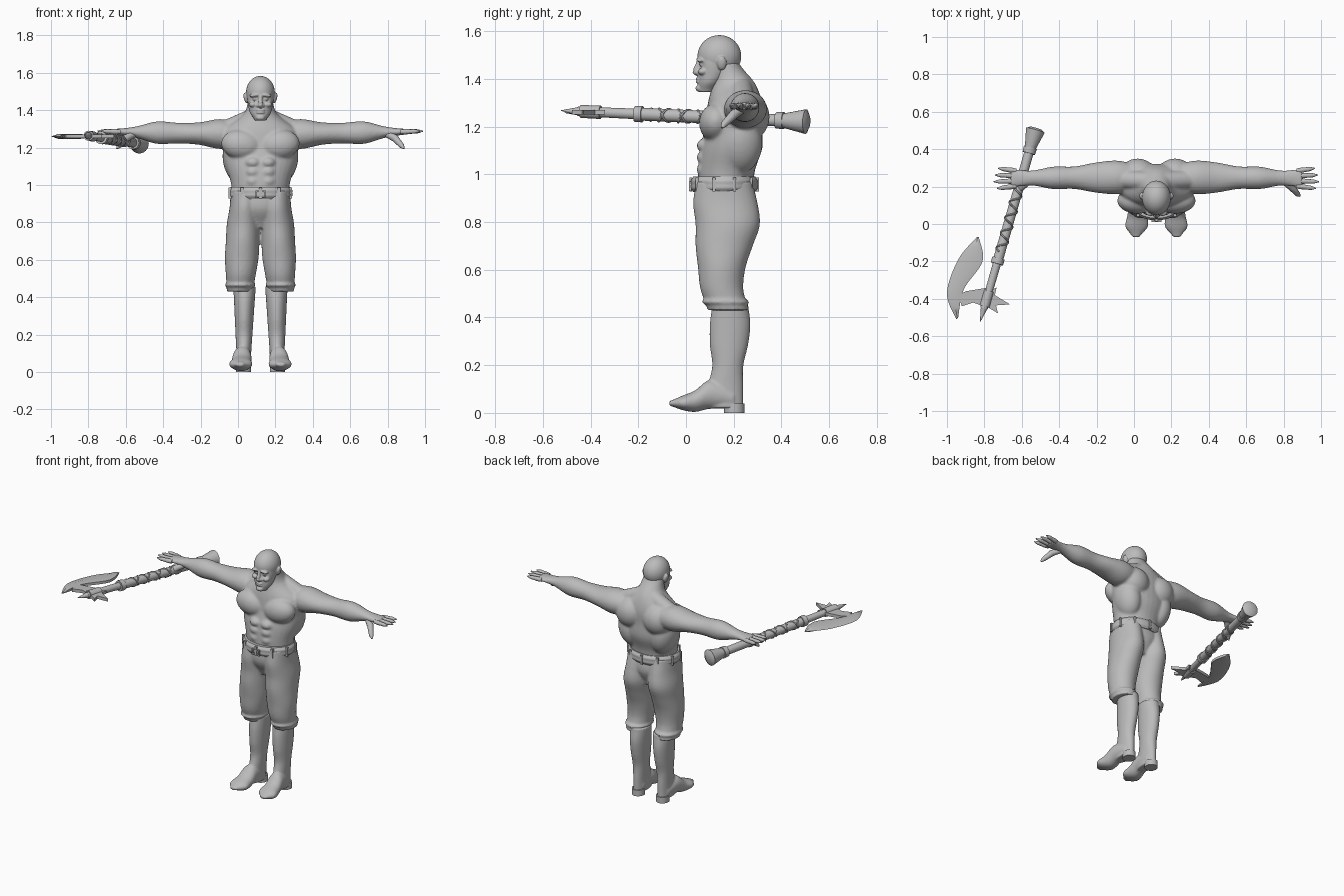
import bpy, bmesh
from math import sin, cos, pi, tau, radians
from mathutils import Vector, Matrix

default_cube = bpy.data.objects.get("Cube")
if default_cube:
    bpy.data.objects.remove(default_cube)

BODY_X = .12   # the figure stands off centre because of the axe
EYE_Z = 1.46
ARM_Z = 1.27
AXE_Z = 1.26

GREY = (.5, .5, .5, 1)
clay = bpy.data.materials.new("clay grey")
clay.use_nodes = True
clay.diffuse_color = GREY
clay.node_tree.nodes["Principled BSDF"].inputs["Base Color"].default_value = GREY

# Across and depth directions of a limb that runs along each axis
ACROSS = {"x": Vector((0, 1, 0)), "y": Vector((1, 0, 0)), "z": Vector((1, 0, 0))}
DEPTH = {"x": Vector((0, 0, 1)), "y": Vector((0, 0, 1)), "z": Vector((0, 1, 0))}


def spline(values, steps):
    """Sample a smooth curve through evenly spaced numbers or vectors."""
    samples = []
    last = len(values) - 1
    for k in range(steps + 1):
        t = k / steps * last
        i = min(int(t), last - 1)
        f = t - i
        a, b, c, d = values[max(i - 1, 0)], values[i], values[i + 1], values[min(i + 2, last)]
        samples.append(b + ((c - a) + (a * 2 - b * 5 + c * 4 - d + (b * 3 - a - c * 3 + d) * f) * f) * f / 2)
    return samples


def skin_rings(bm, rings):
    """Bridge successive rings of points and cap both ends."""
    loops = [[bm.verts.new(point) for point in ring] for ring in rings]
    for lower, upper in zip(loops, loops[1:]):
        for i in range(len(lower)):
            bm.faces.new((lower[i - 1], lower[i], upper[i], upper[i - 1]))
    bm.faces.new(loops[0])
    bm.faces.new(loops[-1])


def limb(bm, axis, start, end, side, low, high, steps=24, sides=32):
    """Loft of ovals from start to end; side, low and high are evenly spaced extents from the centre line."""
    start, end = Vector(start), Vector(end)
    extents = zip(spline(side, steps), spline(low, steps), spline(high, steps))
    rings = []
    for k, (width, below, above) in enumerate(extents):
        centre = start.lerp(end, k / steps) + DEPTH[axis] * (above - below) / 2
        depth = (above + below) / 2
        rings.append([centre + ACROSS[axis] * width * cos(tau * i / sides)
                      + DEPTH[axis] * depth * sin(tau * i / sides) for i in range(sides)])
    skin_rings(bm, rings)


def rod(bm, points, radii, sides=16):
    """Round rod through points."""
    points = [Vector(p) for p in points]
    rings = []
    for k, (point, radius) in enumerate(zip(points, radii)):
        along = points[min(k + 1, len(points) - 1)] - points[max(k - 1, 0)]
        turn = along.to_track_quat("Z", "Y")
        rings.append([point + turn @ Vector((cos(tau * i / sides), sin(tau * i / sides), 0)) * radius
                      for i in range(sides)])
    skin_rings(bm, rings)


def blob(bm, centre, size, tilt=0):
    matrix = Matrix.Translation(centre) @ Matrix.Rotation(tilt, 4, "Y") @ Matrix.Diagonal((*size, 1))
    bmesh.ops.create_uvsphere(bm, u_segments=32, v_segments=20, radius=1, matrix=matrix)


def box(bm, centre, size):
    bmesh.ops.create_cube(bm, size=1, matrix=Matrix.Translation(centre) @ Matrix.Diagonal((*size, 1)))


def mirror(bm):
    """Copy everything built so far to the other side."""
    copied = bmesh.ops.duplicate(bm, geom=bm.verts[:] + bm.edges[:] + bm.faces[:])["geom"]
    for item in copied:
        if isinstance(item, bmesh.types.BMVert):
            item.co.x *= -1


def finish(bm, name, x=BODY_X, voxel=0, softness=4):
    bmesh.ops.recalc_face_normals(bm, faces=bm.faces)
    mesh = bpy.data.meshes.new(name)
    bm.to_mesh(mesh)
    bm.free()
    mesh.materials.append(clay)
    mesh.shade_smooth()
    mesh.set_sharp_from_angle(angle=radians(40))
    part = bpy.data.objects.new(name, mesh)
    part.location.x = x
    bpy.context.collection.objects.link(part)
    if voxel:  # fuse the overlapping volumes into one skin
        fuse = part.modifiers.new("fuse", "REMESH")
        fuse.mode, fuse.voxel_size, fuse.use_smooth_shade = "VOXEL", voxel, True
        soften = part.modifiers.new("soften", "SMOOTH")
        soften.factor, soften.iterations = .5, softness


# Torso and arms
bm = bmesh.new()
limb(bm, "x", start=(.1, .25, ARM_Z), end=(.78, .245, ARM_Z + .015),
     side=[.07, .09, .08, .06, .06, .04, .05],
     low=[.06, .08, .06, .055, .06, .03, .015],
     high=[.06, .08, .06, .055, .06, .03, .015])
rod(bm, [(.04, .23, 1.36), (.2, .24, 1.29)], [.05, .05])       # neck to shoulder
blob(bm, centre=(.1, .125, 1.215), size=(.11, .07, .08), tilt=-.15)  # chest muscle
blob(bm, centre=(.1, .26, 1.24), size=(.1, .09, .1))           # shoulder blade
blob(bm, centre=(.12, .22, 1.13), size=(.08, .1, .13), tilt=.2)  # side of the back
blob(bm, centre=(.25, .24, 1.28), size=(.08, .08, .06))        # shoulder
for row in range(3):
    blob(bm, centre=(.04, .08, 1.02 + row * .05), size=(.04, .035, .03))  # stomach
mirror(bm)
limb(bm, "z", start=(0, .17, .93), end=(0, .17, 1.47),
     side=[.15, .16, .19, .2, .2, .09, .065],
     low=[.12, .12, .11, .09, .08, .06, .06],
     high=[.11, .12, .15, .15, .15, .12, .05])
finish(bm, "torso_and_arms", voxel=.008)

# Fingers and thumbs
bm = bmesh.new()
for finger in range(4):
    knuckle = Vector((.75, .203 + finger * .027, ARM_Z + .014))
    tip = Vector((.875 - abs(finger - 1.3) * .017, .19 + finger * .036, ARM_Z + .018))
    radii = spline([.012, .014, .012, .011, .003], 12)
    rod(bm, [knuckle.lerp(tip, k / 12) for k in range(13)], radii)
rod(bm, [(.68, .23, ARM_Z), (.72, .2, 1.25), (.755, .16, 1.21), (.767, .15, 1.195)], [.018, .02, .014, .005])
mirror(bm)
finish(bm, "fingers")

# Head: skull and jaw with hollowed eye sockets, then the features
bm = bmesh.new()
blob(bm, centre=(0, .14, EYE_Z + .035), size=(.077, .092, .088))
limb(bm, "z", start=(0, .12, 1.345), end=(0, .12, 1.5),
     side=[.03, .055, .065, .07, .07], low=[.07] * 5, high=[0, .03, .06, .07, .08])
socket = Vector((.03, .055, EYE_Z))
for v in bm.verts:
    distance = (Vector((abs(v.co.x), *v.co.yz)) - socket).length
    v.co.y += .016 * max(0, 1 - distance / .03)
blob(bm, centre=(.03, .06, EYE_Z + .02), size=(.03, .017, .01), tilt=.15)   # brow
blob(bm, centre=(.03, .068, EYE_Z), size=(.013, .012, .01))                 # eye
blob(bm, centre=(.04, .07, EYE_Z - .03), size=(.022, .02, .015))            # cheek
blob(bm, centre=(.012, .05, EYE_Z - .035), size=(.01, .01, .01))            # nostril
blob(bm, centre=(.077, .15, EYE_Z + .005), size=(.012, .02, .03), tilt=.25)  # ear
mirror(bm)
nose = [Vector((0, y, EYE_Z + rise)) for y, rise in ((.06, .03), (.05, 0), (.04, -.03), (.05, -.04))]
rod(bm, spline(nose, 12), spline([.01, .01, .013, .008], 12))
for drop in (.06, .073):
    blob(bm, centre=(0, .052, EYE_Z - drop), size=(.022, .011, .006))       # lip
blob(bm, centre=(0, .056, EYE_Z - .1), size=(.024, .016, .015))             # chin
finish(bm, "head", voxel=.004, softness=3)

# Trousers
bm = bmesh.new()
limb(bm, "z", start=(.11, .17, .43), end=(.08, .17, .97),
     side=[.07, .08, .09, .09, .09, .08, .08],
     low=[.08, .11, .12, .13, .13, .14, .13],
     high=[.09, .07, .08, .11, .14, .13, .11])
blob(bm, centre=(.108, .165, .465), size=(.083, .1, .02))  # gathered cuff
mirror(bm)
limb(bm, "z", start=(0, .17, .77), end=(0, .17, .97),
     side=[.05, .15, .16], low=[.08, .13, .13], high=[.08, .12, .11])
finish(bm, "trousers", voxel=.008)

# Belt with loops and buckle
bm = bmesh.new()
belt_side = [.16, .17, .17, .17, .16]
belt_depth = [.13, .14, .14, .14, .13]
limb(bm, "z", start=(0, .16, .925), end=(0, .16, .99), side=belt_side, low=belt_depth, high=belt_depth, sides=48)
finish(bm, "belt")
bm = bmesh.new()
for k in range(10):
    angle = tau * (k + .5) / 10
    box(bm, centre=(.17 * cos(angle), .16 + .14 * sin(angle), .957), size=(.016, .012, .06))
finish(bm, "belt_loops")
bm = bmesh.new()
for side in (-1, 1):
    box(bm, centre=(0, .018, .95 + side * .017), size=(.05, .012, .007))
    box(bm, centre=(side * .024, .018, .95), size=(.007, .012, .04))
finish(bm, "belt_buckle")

# Boots
bm = bmesh.new()
limb(bm, "z", start=(.09, .17, .02), end=(.085, .17, .46),
     side=[.04, .04, .045, .05, .055, .06],
     low=[.09, .08, .06, .07, .07, .06],
     high=[.07, .07, .07, .09, .1, .09])
limb(bm, "y", start=(.09, .2, .05), end=(.11, -.07, .04),
     side=[.04, .045, .05, .055, .06, .02],
     low=[.03, .03, .03, .04, .03, .01],
     high=[.05, .08, .09, .05, .03, .01])
mirror(bm)
finish(bm, "boots", voxel=.006)
bm = bmesh.new()
limb(bm, "z", start=(.09, .2, 0), end=(.09, .2, .04), side=[.04, .04], low=[.04, .04], high=[.045, .045], steps=1)
mirror(bm)
finish(bm, "boot_heels")

# Axe handle: pieces placed by their fraction of its length
BUTT = Vector((-.524, .513, 1.22))
TIP = Vector((-.823, -.524, 1.267))
PIECES = {
    "pommel_cap": (0, .01, .03, .048), "pommel": (.01, .11, .052, .028), "pommel_collar": (.1, .13, .036, .034),
    "grip": (.1, .7, .025, .027), "upper_collar": (.67, .7, .034, .034), "upper_shaft": (.7, .93, .022, .02),
    "head_socket": (.84, .92, .028, .027), "top_spike": (.92, 1, .02, .001),
}
for name, (start, end, start_radius, end_radius) in PIECES.items():
    bm = bmesh.new()
    rod(bm, [BUTT.lerp(TIP, start), BUTT.lerp(TIP, end)], [start_radius, end_radius], sides=24)
    finish(bm, "axe_" + name, x=0)

# Crossed leather wraps on the grip
bm = bmesh.new()
facing = (TIP - BUTT).to_track_quat("Z", "Y")
for way in (-1, 1):
    coil = [BUTT.lerp(TIP, .27 + k * .005) + facing @ Vector((cos(k * .4), way * sin(k * .4), 0)) * .027
            for k in range(75)]
    rod(bm, coil, [.005] * len(coil), sides=6)
finish(bm, "handle_wraps", x=0)

# Crescent blade: sharp outer edge, thick ridge, thinner inner edge
outer = [Vector((x, y, AXE_Z)) for x, y in ((-.84, -.07), (-.94, -.19), (-1, -.37), (-.95, -.51))]
inner = [Vector((x, y, AXE_Z)) for x, y in ((-.83, -.07), (-.81, -.2), (-.91, -.35), (-.94, -.5))]
bm = bmesh.new()
rings = []
for edge, back in zip(spline(outer, 24), spline(inner, 24)):
    ridge = edge.lerp(back, .5)
    lift = Vector((0, 0, min(.014, (edge - back).length * .3)))
    rings.append((edge, ridge + lift, back + lift * .6, back - lift * .6, ridge - lift))
skin_rings(bm, rings)
finish(bm, "axe_blade", x=0)


def plate(name, outline):
    bm = bmesh.new()
    skin_rings(bm, [[(x, y, AXE_Z + offset) for x, y in outline] for offset in (-.01, .01)])
    finish(bm, name, x=0)


# Neck joining the blade, and the star of rear spikes
plate("blade_neck", [(-.78, -.34), (-.9, -.36), (-.94, -.38), (-.92, -.44), (-.86, -.42), (-.8, -.44)])
hub = Vector((-.785, -.4))
for name, tip in {"upper": (-.735, -.34), "middle": (-.663, -.43), "lower": (-.727, -.478)}.items():
    reach = Vector(tip) - hub
    across = Vector((-reach.y, reach.x)).normalized() * .04
    plate(name + "_rear_spike", [hub + across, tip, hub - across])
